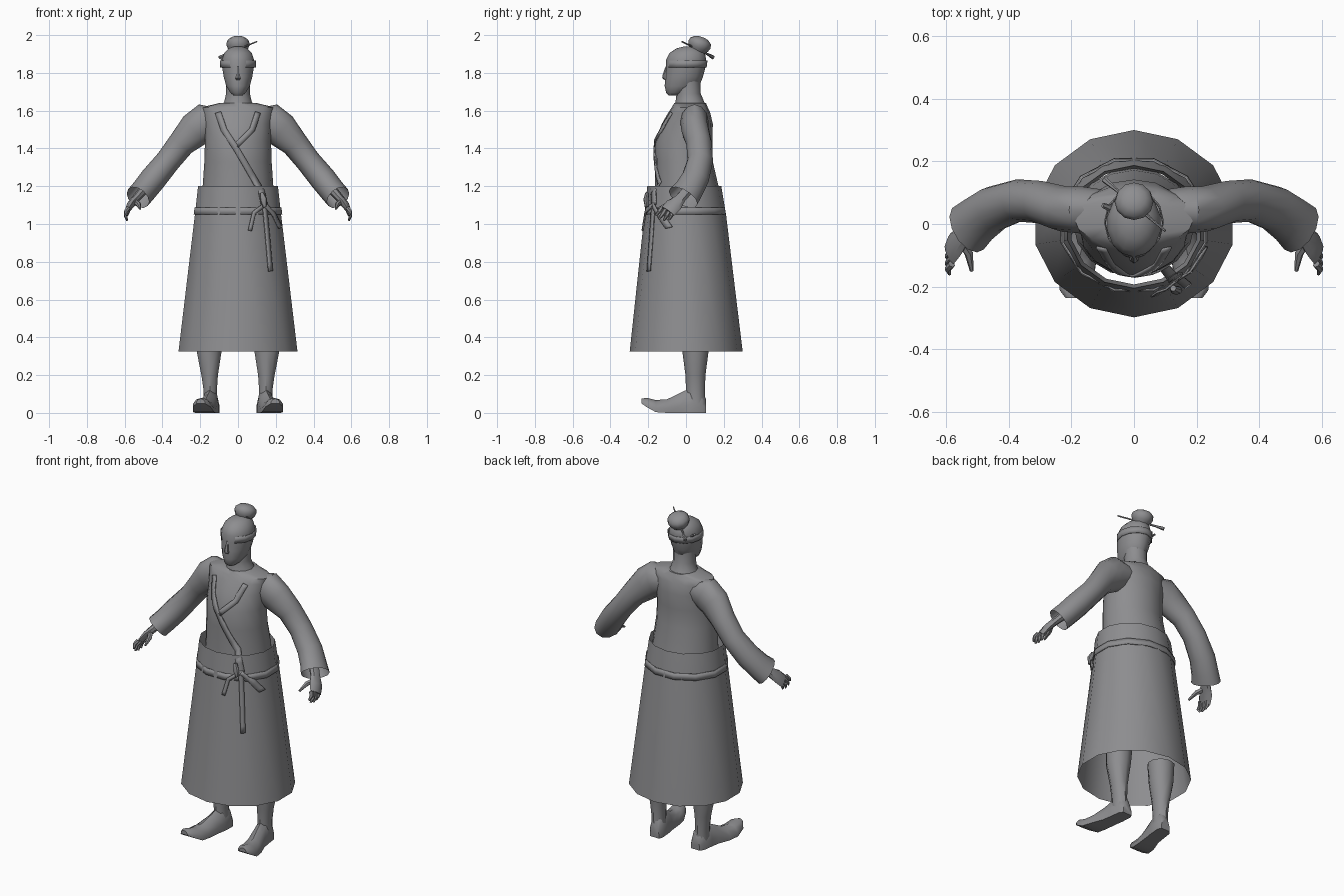
import bpy, math
from mathutils import Vector
from mathutils.bvhtree import BVHTree

if "Cube" in bpy.data.objects:
    bpy.data.objects.remove(bpy.data.objects["Cube"])

grey = bpy.data.materials.new("plain grey")
grey.diffuse_color = (0.27, 0.27, 0.28, 1)
grey.use_nodes = True
grey.node_tree.nodes["Principled BSDF"].inputs["Base Color"].default_value = grey.diffuse_color


def finish(name, verts, faces, mirror=False, thick=0, angle=40, flip=False):
    me = bpy.data.meshes.new(name)
    me.from_pydata([tuple(v) for v in verts], [], faces)
    if flip:
        me.flip_normals()
    me.materials.append(grey)
    ob = bpy.data.objects.new(name, me)
    bpy.context.collection.objects.link(ob)
    bpy.ops.object.select_all(action='DESELECT')
    ob.select_set(True)
    bpy.context.view_layer.objects.active = ob
    bpy.ops.object.shade_smooth_by_angle(angle=math.radians(angle))
    if thick:
        m = ob.modifiers.new("thickness", 'SOLIDIFY')
        m.thickness, m.offset = thick, 0
    if mirror:
        ob.modifiers.new("mirror", 'MIRROR')
    return ob


def loft(name, rings, n=12, axis=None, ref=(0, 1, 0), caps=(True, True),
         phase=0.0, **kw):
    """Skin ellipses (x, y, z, radius across, radius along ref) along a path."""
    verts, faces = [], []
    pts = [Vector(r[:3]) for r in rings]
    for i, r in enumerate(rings):
        t = Vector(axis) if axis else pts[min(i + 1, len(pts) - 1)] - pts[max(i - 1, 0)]
        t.normalize()
        v = Vector(ref)
        v = (v - t * v.dot(t)).normalized()
        u = v.cross(t)
        for k in range(n):
            a = 2 * math.pi * (k + phase) / n
            verts.append(pts[i] + u * r[3] * math.sin(a) + v * r[4] * math.cos(a))
    for i in range(len(rings) - 1):
        for k in range(n):
            a, b = i * n + k, i * n + (k + 1) % n
            faces.append((a, a + n, b + n, b))
    if caps[0]:
        faces.append(tuple(range(n)))
    if caps[1]:
        faces.append(tuple(reversed(range(len(verts) - n, len(verts)))))
    # u, v, t are right handed with k running clockwise about t
    return finish(name, verts, faces, **kw)


def stack(name, rows, **kw):
    """Loft upward from rows of (z, half width, front y, back y)."""
    return loft(name, [(0, (f + b) / 2, z, w, (b - f) / 2) for z, w, f, b in rows],
                axis=(0, 0, 1), **kw)


# robe body and neck
torso = stack("robe_body", [
    (1.13, .195, -.168, .178), (1.2, .187, -.164, .172), (1.33, .178, -.164, .142),
    (1.44, .175, -.163, .14), (1.53, .178, -.128, .142), (1.59, .188, -.094, .128),
    (1.618, .192, -.075, .115), (1.64, .1, -.062, .106)],
    n=16, caps=(False, True))
stack("neck", [(1.61, .095, -.065, .112), (1.65, .072, -.055, .095),
               (1.69, .063, -.05, .078), (1.76, .065, -.05, .075)])

# long skirt, open at both ends with a folded waist edge
skirt = stack("skirt", [
    (.325, .323, -.298, .3), (1.05, .234, -.22, .212), (1.2, .217, -.205, .187)],
    n=14, caps=(False, False))
stack("waist_fold", [(1.2, .217, -.205, .187), (1.1, .205, -.193, .178)],
      n=14, caps=(False, False))
stack("belt", [(1.05, .24, -.222, .215), (1.088, .235, -.218, .21)],
      n=12, phase=.5, caps=(False, False), thick=.006)

# sleeves with open cuffs
loft("sleeve", [
    (.1, .045, 1.55, .065, .065), (.17, .045, 1.54, .1, .075), (.225, .048, 1.5, .094, .073),
    (.3, .07, 1.425, .072, .068), (.37, .075, 1.335, .066, .068),
    (.45, .048, 1.238, .07, .074), (.5, .012, 1.175, .068, .08),
    (.53, -.015, 1.14, .068, .088)],
    n=12, caps=(True, False), mirror=True)

# hands
loft("palm", [(.5, .01, 1.18, .026, .03), (.54, -.03, 1.135, .022, .03),
              (.57, -.065, 1.1, .02, .045), (.588, -.095, 1.067, .013, .042)],
     n=8, mirror=True)
for i, (by, bz, ty, tz) in enumerate([
        (-.128, 1.085, -.16, 1.045), (-.108, 1.075, -.144, 1.026),
        (-.088, 1.068, -.118, 1.018), (-.068, 1.065, -.09, 1.022)]):
    loft(f"finger_{i + 1}", [(.582, by, bz, .012, .012),
                             (.594, (by + ty) / 2, (bz + tz) / 2, .011, .011),
                             (.588, ty, tz, .005, .006)], n=6, mirror=True)
loft("thumb", [(.553, -.05, 1.12, .016, .016), (.527, -.095, 1.105, .014, .014),
               (.518, -.15, 1.08, .006, .006)], n=6, mirror=True)

# lower legs
loft("leg", [(.15, .052, .44, .078, .075), (.153, .05, .33, .07, .07),
             (.15, .05, .2, .046, .053), (.147, .05, .12, .037, .05),
             (.145, .052, .05, .04, .05)],
     n=10, axis=(0, 0, -1), mirror=True)

# shoes with flat soles and upturned toes: x, y, half width, sole z, top z
profile = [(-1, 0), (-.98, .35), (-.65, .8), (0, 1), (.65, .8), (.98, .35), (1, 0)]
rows = [(.137, .107, .03, 0, .07), (.14, .085, .042, 0, .125), (.147, .02, .044, 0, .13),
        (.155, -.03, .044, 0, .106), (.172, -.1, .054, 0, .072),
        (.182, -.16, .056, .004, .068), (.192, -.21, .046, .032, .08),
        (.197, -.236, .022, .05, .075)]
verts = [(x + w * px, y, lo + (hi - lo) * pz)
         for x, y, w, lo, hi in rows for px, pz in profile]
m = len(profile)
faces = [(i * m + k, i * m + (k + 1) % m, (i + 1) * m + (k + 1) % m, (i + 1) * m + k)
         for i in range(len(rows) - 1) for k in range(m)]
faces += [tuple(reversed(range(m))), tuple(range(len(verts) - m, len(verts)))]
finish("shoe", verts, faces, mirror=True, flip=True)

# head, nose, headband
stack("head", [
    (1.68, .022, -.09, -.04), (1.695, .042, -.105, 0), (1.73, .064, -.113, .07),
    (1.78, .078, -.11, .09), (1.83, .086, -.105, .103), (1.87, .087, -.105, .107),
    (1.905, .075, -.088, .1), (1.93, .05, -.05, .075), (1.94, .02, -.01, .04)], n=14)
loft("nose", [(0, -.1, 1.835, .006, .008), (0, -.108, 1.79, .012, .016),
              (0, -.108, 1.772, .016, .018), (0, -.104, 1.762, .012, .008)],
     n=6, axis=(0, 0, -1))
stack("headband", [(1.828, .092, -.102, .107), (1.866, .094, -.1, .112)],
      caps=(False, False), thick=.004)
loft("headband_knot", [(-.075, .05, 1.865, .008, .012), (-.1, .06, 1.885, .006, .008)], n=6)

# hair bun and pin
tilt = Vector((0, .35, 1)).normalized()
base = Vector((0, .058, 1.912))
loft("hair_bun", [(*(base + tilt * h), r, r) for h, r in
                  [(0, .04), (.02, .055), (.04, .062), (.06, .058), (.076, .038), (.082, .015)]],
     n=12, axis=tilt)
loft("hair_pin", [(.1, -.022, 1.966, .004, .004), (-.06, .112, 1.9, .006, .006),
                  (-.095, .143, 1.882, .011, .011)], n=6)

# cloth strips laid against the front of the robe and skirt
trees = [BVHTree.FromPolygons([v.co for v in o.data.vertices],
                              [p.vertices for p in o.data.polygons]) for o in (torso, skirt)]


def front_y(x, z):
    hits = [t.ray_cast(Vector((x, -1, z)), Vector((0, 1, 0)))[0] for t in trees]
    return min([h.y for h in hits if h] or [-.15])


def strip(name, path, width, lift=.005, steps=5):
    pts = [Vector(a).lerp(Vector(b), k / steps) for a, b in zip(path, path[1:])
           for k in range(steps)] + [Vector(path[-1])]
    verts = []
    for i, p in enumerate(pts):
        d = (pts[min(i + 1, len(pts) - 1)] - pts[max(i - 1, 0)]).normalized()
        side = Vector((-d.y, d.x)) * width / 2
        for q in (p + side, p - side):
            verts.append((q.x, front_y(q.x, q.y) - lift, q.y))
    faces = [(2 * i, 2 * i + 2, 2 * i + 3, 2 * i + 1) for i in range(len(pts) - 1)]
    finish(name, verts, faces, thick=.007, flip=True)


strip("collar_long", [(-.105, 1.59), (-.075, 1.5), (-.01, 1.4), (.125, 1.17), (.14, 1.1)], .032)
strip("collar_short", [(.105, 1.59), (.075, 1.5), (-.01, 1.415)], .03)
strip("tie_long", [(.14, 1.11), (.155, .95), (.172, .75)], .022, .01)
strip("tie_left", [(.14, 1.1), (.085, 1.06), (.063, .965)], .02, .014)
strip("tie_right", [(.145, 1.1), (.19, 1.05), (.225, .98)], .02, .014)
loft("tie_knot", [(.125, -.205, 1.165, .01, .01), (.135, -.212, 1.13, .02, .014),
                  (.142, -.208, 1.09, .01, .01)], n=8)
